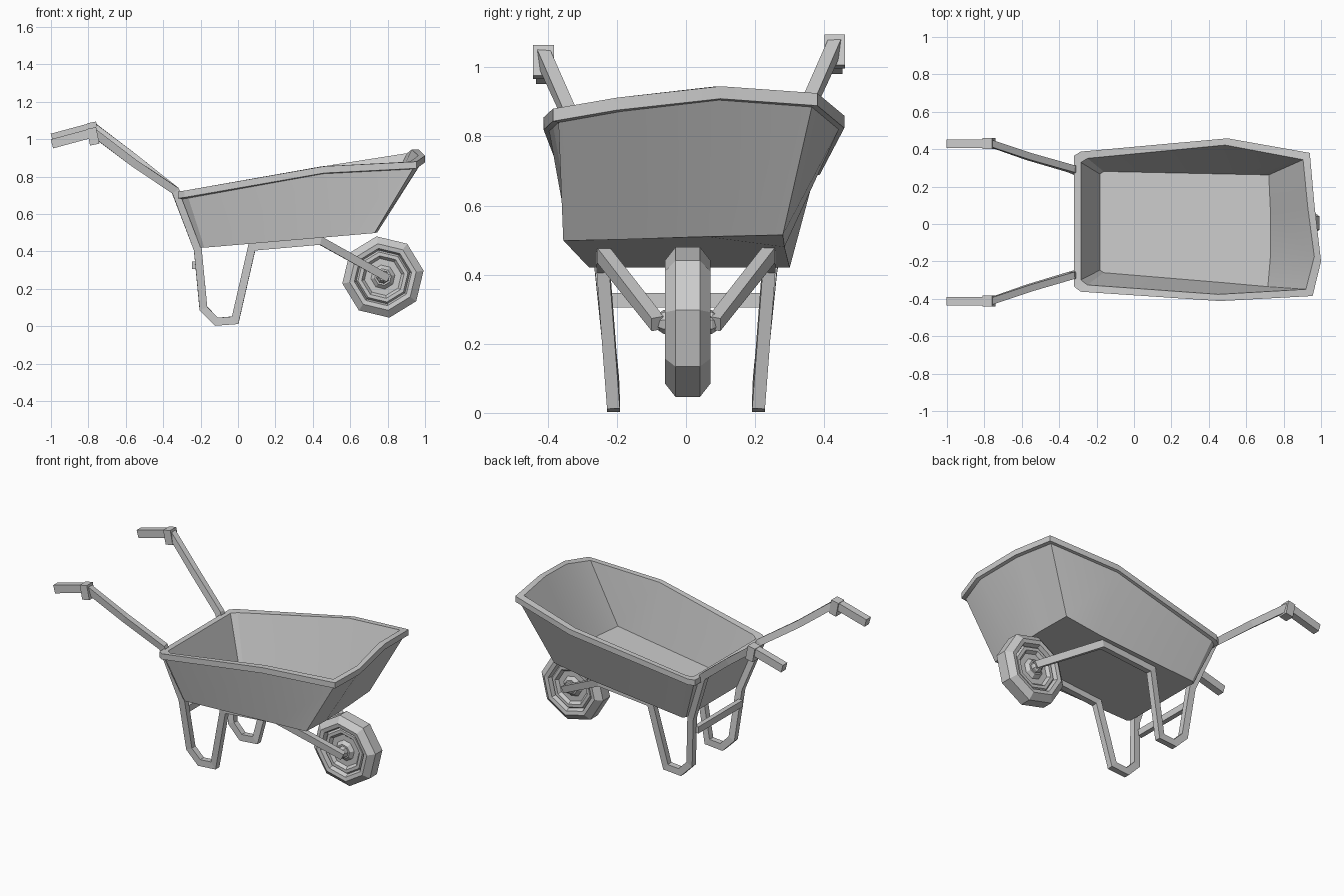
import bpy, bmesh, math
from mathutils import Vector

if "Cube" in bpy.data.objects:
    bpy.data.objects.remove(bpy.data.objects["Cube"])


def add_mesh(name, verts, faces):
    me = bpy.data.meshes.new(name)
    me.from_pydata([tuple(v) for v in verts], [], faces)
    bm = bmesh.new()
    bm.from_mesh(me)
    bmesh.ops.recalc_face_normals(bm, faces=bm.faces)
    bm.to_mesh(me)
    bm.free()
    ob = bpy.data.objects.new(name, me)
    bpy.context.collection.objects.link(ob)
    return ob


def loft(name, rings):
    """Skin a list of equal-length closed rings and cap both ends."""
    n = len(rings[0])
    verts = [v for r in rings for v in r]
    faces = [(k * n + i, k * n + (i + 1) % n, (k + 1) * n + (i + 1) % n, (k + 1) * n + i)
             for k in range(len(rings) - 1) for i in range(n)]
    faces += [tuple(range(n)), tuple(range(len(verts) - n, len(verts)))]
    return add_mesh(name, verts, faces)


def tube(name, pts, w, h):
    """Sweep a rectangular section along a path with mitred corners."""
    pts = [Vector(p) for p in pts]
    rings = []
    for i, p in enumerate(pts):
        a = (p - pts[i - 1]).normalized() if i else None
        b = (pts[i + 1] - p).normalized() if i < len(pts) - 1 else None
        a, b = a or b, b or a
        t = (a + b).normalized()
        side = Vector((0, 1, 0))
        side = (side - t * side.dot(t)).normalized()
        up = t.cross(side) / max(t.dot(a), 0.6)
        rings.append([p + side * sy * w / 2 + up * su * h / 2
                      for sy, su in ((1, 1), (-1, 1), (-1, -1), (1, -1))])
    return loft(name, rings)


def lathe(name, profile, centre, sides, phase):
    """Turn (radius, y) pairs about a y-parallel axis."""
    cx, cy, cz = centre
    rings = []
    for r, y in profile:
        rings.append([(cx + r * math.cos(phase + math.tau * i / sides), cy + y,
                       cz + r * math.sin(phase + math.tau * i / sides)) for i in range(sides)])
    return loft(name, rings)


# Tray: uneven rim, thick folded lip, sloping walls
rim = [Vector(p) for p in (
    (-0.32, -0.335, 0.72), (-0.285, -0.362, 0.725), (0.46, -0.412, 0.855), (0.955, -0.385, 0.88),
    (1.0, -0.2, 0.912), (0.965, 0.1, 0.945), (0.94, 0.38, 0.925),
    (0.50, 0.458, 0.86), (-0.285, 0.387, 0.725), (-0.32, 0.365, 0.72))]
base = [Vector(p) for p in (
    (-0.20, -0.265, 0.42), (-0.18, -0.28, 0.42), (0.50, -0.335, 0.478), (0.73, -0.355, 0.498),
    (0.745, -0.18, 0.502), (0.745, 0.06, 0.51), (0.735, 0.28, 0.515),
    (0.50, 0.285, 0.48), (-0.18, 0.30, 0.42), (-0.20, 0.285, 0.42))]
mid = Vector((0.33, 0.015, 0))


def inset(ring, dx, dy, dz):
    return [Vector((p.x - math.copysign(dx, p.x - mid.x) * min(1, abs(p.x - mid.x) / 0.5),
                    p.y - math.copysign(dy, p.y - mid.y) * min(1, abs(p.y - mid.y) / 0.3),
                    p.z + dz)) for p in ring]


tray = loft("tray", [base, inset(rim, 0.02, 0.016, -0.04), inset(rim, 0, 0, -0.036), rim,
                     inset(rim, 0.036, 0.036, 0), inset(base, 0.018, 0.02, 0.022)])
bpy.context.view_layer.objects.active = tray
tray.select_set(True)
bpy.ops.object.shade_smooth_by_angle(angle=math.radians(25))
tray.select_set(False)

# Each side: one bent frame tube from handle to axle, plus grip and collar
for label, s, gy, gz in (("right", -1, 0.412, 1.03), ("left", 1, 0.43, 1.06)):
    hy = 0.275 if s < 0 else 0.295
    path = [(-0.80, gy, gz - 0.002), (-0.765, gy, gz), (-0.56, gy - 0.07, gz - 0.155),
            (-0.335, hy, 0.725), (-0.215, 0.245, 0.41), (-0.185, 0.212, 0.095),
            (-0.115, 0.21, 0.024), (-0.015, 0.21, 0.032), (0.075, 0.24, 0.425),
            (0.44, 0.24, 0.458), (0.80, 0.082, 0.258)]
    tube(label + "_frame", [(x, s * y, z) for x, y, z in path], 0.037, 0.042)
    tube(label + "_grip", [(-0.995, s * gy, gz - 0.055), (-0.78, s * gy, gz + 0.003)], 0.045, 0.05)
    tube(label + "_grip_collar", [(-0.80, s * gy, gz - 0.02), (-0.75, s * gy, gz - 0.01)], 0.06, 0.09)

# Brace between the rear legs
verts = [(x, y, z) for x in (-0.245, -0.215) for y in (-0.225, 0.225) for z in (0.305, 0.347)]
add_mesh("leg_brace", verts, [(0, 1, 3, 2), (4, 5, 7, 6), (0, 1, 5, 4),
                              (2, 3, 7, 6), (0, 2, 6, 4), (1, 3, 7, 5)])

# Eight-sided wheel with stepped rim
hub = (0.775, 0.005, 0.263)
phase = math.radians(9)
half = [(0.045, 0.05), (0.065, 0.03), (0.10, 0.03), (0.115, 0.048), (0.135, 0.048),
        (0.145, 0.035), (0.155, 0.062), (0.18, 0.066), (0.22, 0.035)]
lathe("wheel", half + [(r, -y) for r, y in reversed(half)], hub, 8, phase)
lathe("axle", [(0.02, -0.092), (0.035, -0.07), (0.035, 0.07), (0.02, 0.092)], hub, 8, phase)
